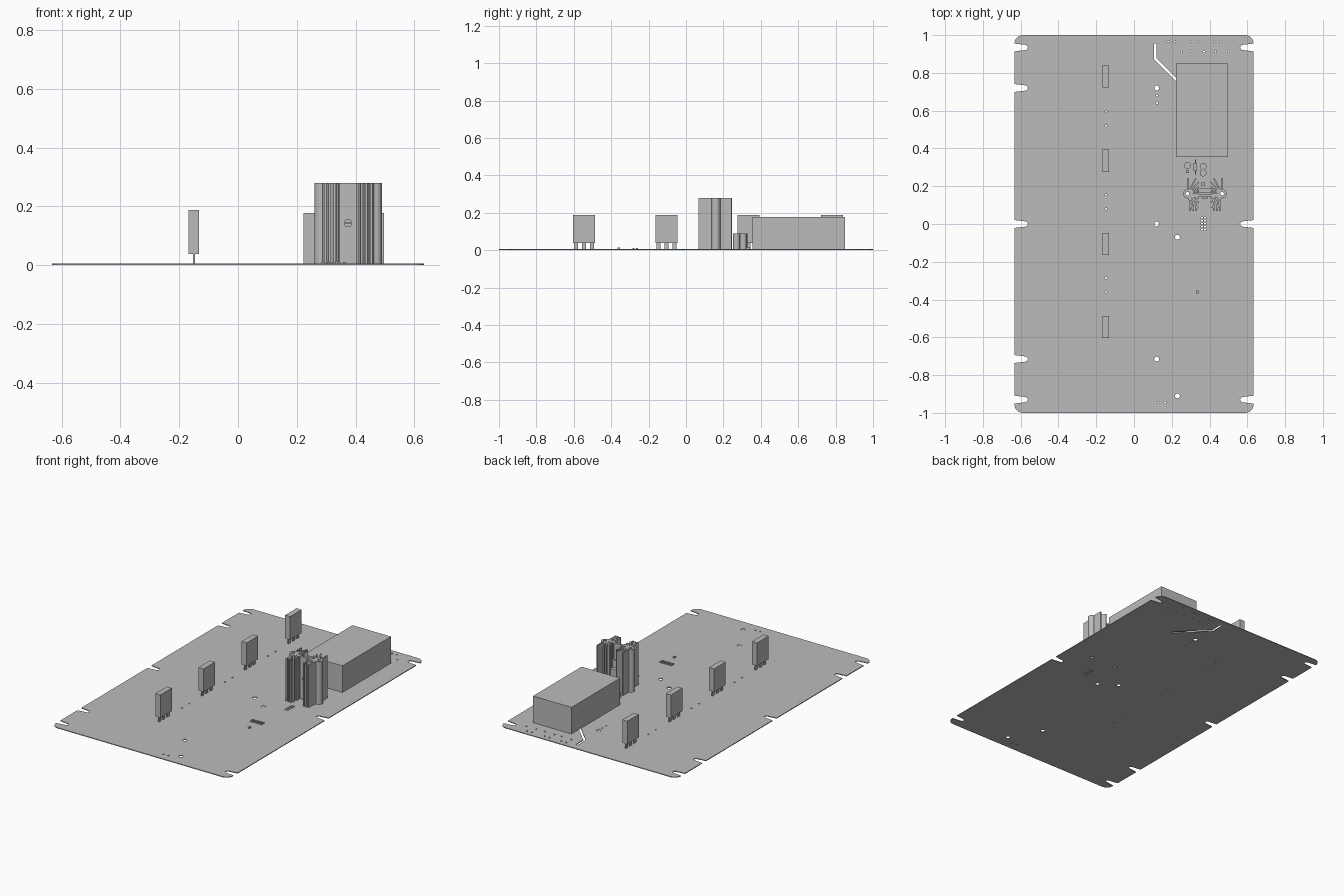
import bpy
import bmesh
from math import sin, cos, pi, radians
from mathutils import Matrix, Vector

if "Cube" in bpy.data.objects:
    bpy.data.objects.remove(bpy.data.objects["Cube"])

grey = bpy.data.materials.new("plain grey")
grey.use_nodes = True
COLOUR = (0.5, 0.5, 0.5, 1)
grey.diffuse_color = COLOUR
grey.node_tree.nodes["Principled BSDF"].inputs["Base Color"].default_value = COLOUR

T = 0.005  # board thickness


def circle(x, y, r, n=16, start=0, sweep=2 * pi):
    return [(x + r * cos(start + sweep * i / n), y + r * sin(start + sweep * i / n))
            for i in range(n)]


def rect(x, y, w, d):
    return [(x - w / 2, y - d / 2), (x + w / 2, y - d / 2),
            (x + w / 2, y + d / 2), (x - w / 2, y + d / 2)]


def bar(a, b, w):
    a, b = Vector(a), Vector(b)
    side = (b - a).normalized().orthogonal() * w / 2
    return [tuple(p) for p in (a + side, b + side, b - side, a - side)]


def extrude(loops, z0, z1):
    """Fill an outline with holes and give it height."""
    curve = bpy.data.curves.new("profile", "CURVE")
    curve.dimensions = "2D"
    curve.fill_mode = "BOTH"
    curve.extrude = (z1 - z0) / 2
    for loop in loops:
        spline = curve.splines.new("POLY")
        spline.points.add(len(loop) - 1)
        spline.use_cyclic_u = True
        for point, (x, y) in zip(spline.points, loop):
            point.co = (x, y, 0, 1)
    helper = bpy.data.objects.new("profile", curve)
    bpy.context.collection.objects.link(helper)
    graph = bpy.context.evaluated_depsgraph_get()
    mesh = bpy.data.meshes.new_from_object(helper.evaluated_get(graph))
    mesh.transform(Matrix.Translation((0, 0, (z0 + z1) / 2)))
    bpy.data.objects.remove(helper)
    bpy.data.curves.remove(curve)
    return mesh


def part(name, shapes, matrix=Matrix()):
    """Join several (loops, bottom, top) prisms into one object."""
    bm = bmesh.new()
    for loops, z0, z1 in shapes:
        piece = extrude(loops, z0, z1)
        bm.from_mesh(piece)
        bpy.data.meshes.remove(piece)
    bmesh.ops.remove_doubles(bm, verts=bm.verts, dist=0.00001)
    bmesh.ops.recalc_face_normals(bm, faces=bm.faces)
    mesh = bpy.data.meshes.new(name)
    bm.to_mesh(mesh)
    bm.free()
    mesh.materials.clear()
    mesh.materials.append(grey)
    for poly in mesh.polygons:
        poly.material_index = 0
        poly.use_smooth = False
    mesh.transform(matrix)
    obj = bpy.data.objects.new(name, mesh)
    bpy.context.collection.objects.link(obj)
    return obj


# Board outline: rounded corners and tapered edge notches
W, R = 0.633, 0.045


def edge(side, notches):
    """Points up the right edge (side 1) or down the left edge (side -1)."""
    pts = circle(side * (W - R), -side * (1 - R), R, 6, pi * (1.5 if side > 0 else 0.5), pi / 2)
    pts.append((side * W, -side * (1 - R)))
    for y in sorted(notches, reverse=side < 0):
        pts.append((side * W, y - side * 0.021))
        for i in range(7):
            a = -pi / 2 + pi * i / 6
            pts.append((side * (0.576 - 0.014 * cos(a)), y + side * 0.014 * sin(a)))
        pts.append((side * W, y + side * 0.021))
    pts += circle(side * (W - R), side * (1 - R), R, 6, 0 if side > 0 else pi, pi / 2)
    pts.append((side * (W - R), side))
    return pts


outline = edge(1, [-0.93, 0, 0.935]) + edge(-1, [-0.93, -0.715, 0, 0.72, 0.935])

# Mounting holes, pin holes and the isolation slot
holes = [circle(x, y, 0.013) for x, y in
         [(0.12, 0.72), (0.12, 0), (0.12, -0.715), (0.23, -0.07), (0.23, -0.91)]]
holes += [circle(x, 0.16, 0.01) for x in (0.283, 0.466)]
pins = [(0.122, 0.68), (0.122, 0.64), (0.13, -0.945), (0.165, -0.945)]
pins += [(-0.148, y) for y in (0.595, 0.52, 0.155, 0.08, -0.285, -0.36)]
pins += [(x, 0.965) for x in (0.18, 0.215, 0.3, 0.335, 0.425, 0.46)]
pins += [(x, 0.913) for x in (0.18, 0.25, 0.3, 0.37, 0.43, 0.5)]
pins += [(0.36 + 0.016 * i, -0.03 + 0.016 * j) for i in range(2) for j in range(5)]
holes += [circle(x, y, 0.0055, 8) for x, y in pins]
holes.append([(0.105, 0.955), (0.105, 0.872), (0.282, 0.695),
              (0.292, 0.705), (0.119, 0.878), (0.119, 0.955)])
part("circuit_board", [([outline] + holes, 0, T)])

# Four upright components, each on three legs
for i, y in enumerate((0.78, 0.335, -0.105, -0.545)):
    shapes = [([rect(-0.15, y, 0.036, 0.117)], 0.038, 0.187)]
    shapes += [([rect(-0.15, y + s * 0.043, 0.007, 0.021)], T, 0.038) for s in (-1, 0, 1)]
    part(f"upright_component_{i + 1}", shapes)

# Large power block
part("power_block", [([rect(0.36, 0.603, 0.275, 0.495)], T, 0.177)])

# Heat sink: back plate, two bored hubs and fanned fins, mirrored about its middle
CX, TOP = 0.375, 0.28
sink = [([rect(CX, 0.15, 0.15, 0.014)], T, TOP)]
for s in (-1, 1):
    hub = Vector((CX + s * 0.0915, 0.16))
    sink.append(([circle(hub.x, hub.y, 0.024), circle(hub.x, hub.y, 0.01)], T, TOP))
    for degrees in (90, 118, 134, 150, 166, 184, 202, 218, 234, 252):
        a = radians(degrees)
        d = Vector((-s * cos(a) * -1, sin(a)))
        reach = min(0.06 / max(abs(d.x), 0.001), (0.084 if d.y > 0 else 0.092) / max(abs(d.y), 0.001))
        sink.append(([bar(hub + d * 0.021, hub + d * min(reach, 0.094), 0.008)], T, TOP))
    for offset in (0.046, 0.062, 0.078):
        x = CX + s * offset
        sink.append(([bar((x, 0.15), (x, 0.068), 0.008)], T, TOP))
part("heat_sink", sink)

# Screw through the plate: two half discs with a slot between them
halves = []
for s in (0, pi):
    half = circle(0, 0, 0.014, 10, s + 0.12, pi - 0.24)
    half.append((0.014 * cos(s + pi - 0.12), 0.014 * sin(s + pi - 0.12)))
    halves.append(([half], 0, 0.008))
part("clamp_screw", halves,
     Matrix.Translation((CX, 0.144, 0.143)) @ Matrix.Rotation(pi / 2, 4, "X"))

# Transistor behind the plate
shapes = [([rect(CX, 0.161, 0.08, 0.01)], 0.045, 0.175),
          ([rect(CX, 0.174, 0.08, 0.032)], 0.045, 0.125)]
shapes += [([rect(CX + s * 0.025, 0.174, 0.009, 0.006)], T, 0.045) for s in (-1, 0, 1)]
part("transistor", shapes)

# Small round capacitors
for i, (x, y) in enumerate([(0.283, 0.31), (0.366, 0.306), (0.366, 0.27)]):
    part(f"capacitor_{i + 1}", [([circle(x, y, 0.018, 20)], T, 0.09)])

# Diode with leads, and little chips
part("diode", [([rect(0.325, 0.302, 0.018, 0.042)], T, 0.035),
               ([rect(0.325, 0.302, 0.005, 0.08)], T, 0.018)])
for i, (x, y, w, d, h) in enumerate([(0.283, 0.277, 0.014, 0.014, 0.03),
                                     (0.366, 0.212, 0.016, 0.02, 0.03),
                                     (0.335, -0.36, 0.011, 0.014, 0.014)]):
    part(f"chip_{i + 1}", [([rect(x, y, w, d)], T, h)])

# Pin header: two rows of low studs
studs = [([rect(0.29 + 0.018 * i, y, 0.011, 0.011)], T, 0.011)
         for i in range(5) for y in (-0.28, -0.262)]
part("pin_header", studs)
